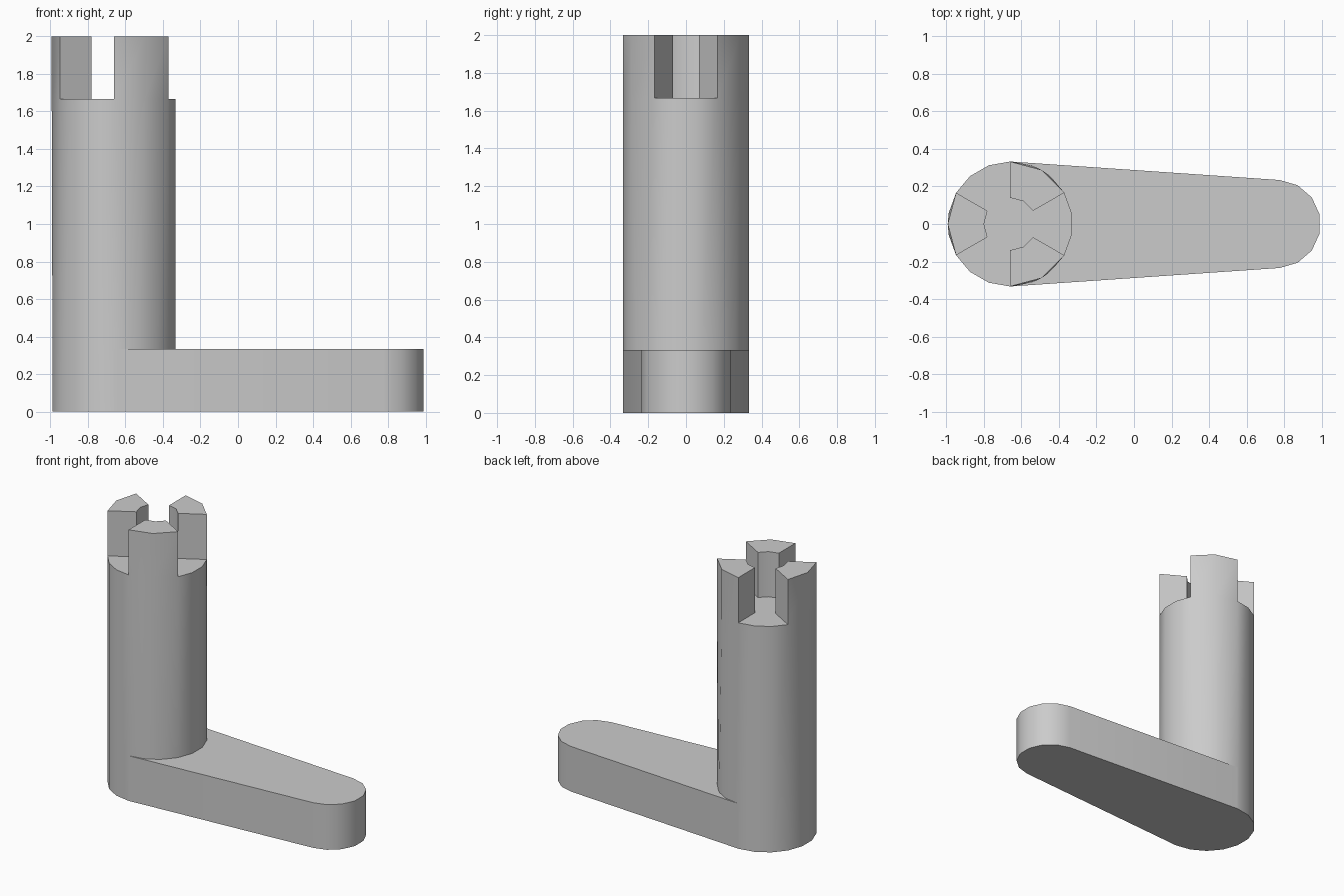
import bpy
import bmesh
from math import sin, cos, radians

cube = bpy.data.objects.get("Cube")
if cube:
    bpy.data.objects.remove(cube, do_unlink=True)

POST_X, POST_R, HUB_R = -0.66, 0.333, 0.14
TIP_X, TIP_R = 0.76, 0.235
ARM_H, FLOOR_H, TOP_H = 0.333, 1.667, 2.0

grey = bpy.data.materials.new("plain_grey")
grey.use_nodes = True
grey.diffuse_color = (0.6, 0.6, 0.6, 1)
grey.node_tree.nodes["Principled BSDF"].inputs["Base Color"].default_value = (0.6, 0.6, 0.6, 1)


def point(angle, z, r=POST_R, x=POST_X):
    a = radians(angle)
    return (x + r * cos(a), r * sin(a), z)


def build(name, polygons):
    """Weld a list of polygons into one smooth-by-angle object."""
    bm = bmesh.new()
    for poly in polygons:
        bm.faces.new([bm.verts.new(p) for p in poly])
    bmesh.ops.remove_doubles(bm, verts=bm.verts, dist=1e-4)
    bmesh.ops.recalc_face_normals(bm, faces=bm.faces)
    mesh = bpy.data.meshes.new(name)
    bm.to_mesh(mesh)
    bm.free()
    mesh.materials.append(grey)
    obj = bpy.data.objects.new(name, mesh)
    bpy.context.collection.objects.link(obj)
    bpy.ops.object.select_all(action='DESELECT')
    obj.select_set(True)
    bpy.context.view_layer.objects.active = obj
    bpy.ops.object.shade_smooth_by_angle(angle=radians(40))
    return obj


def walls(ring, z0, z1):
    """Upright quads between neighbouring points of a ring."""
    return [[(*a[:2], z0), (*b[:2], z0), (*b[:2], z1), (*a[:2], z1)]
            for a, b in zip(ring, ring[1:])]


# Post with three wedge prongs separated by open slots
polys = [[point(a, 0) for a in range(10, 370, 20)]]
floor = []
for start in (30, 150, 270):
    # Post wall below a prong: three segments at the foot, two at the top
    b = [point(start + 20 * i, 0) for i in range(4)]
    t = [point(start + 30 * i, FLOOR_H) for i in range(3)]
    polys += [[b[i], b[i + 1], t[i]] for i in range(3)]
    polys += [[t[i], b[i + 1], t[i + 1]] for i in range(2)]

    # Prong
    inner = [point(start + 30 * i, FLOOR_H, HUB_R) for i in range(3)]
    outline = t + inner[::-1]
    polys += walls(outline + outline[:1], FLOOR_H, TOP_H)
    polys.append([(*p[:2], TOP_H) for p in outline])

    # Post wall below a slot, and the slot floor outline
    slot = [point(start + 60 + 20 * i, FLOOR_H) for i in range(4)]
    polys += walls(slot, 0, FLOOR_H)
    floor += [t[0]] + inner + slot[:3]
polys.append(floor)
build("post", polys)

# Tapered arm with a rounded tip
outline = [(POST_X, -POST_R, 0)]
outline += [point(-86 + 172 * i / 7, 0, TIP_R, TIP_X) for i in range(8)]
outline.append((POST_X, POST_R, 0))
polys = walls(outline + outline[:1], 0, ARM_H)
polys += [[(*p[:2], z) for p in outline] for z in (0, ARM_H)]
build("arm", polys)
